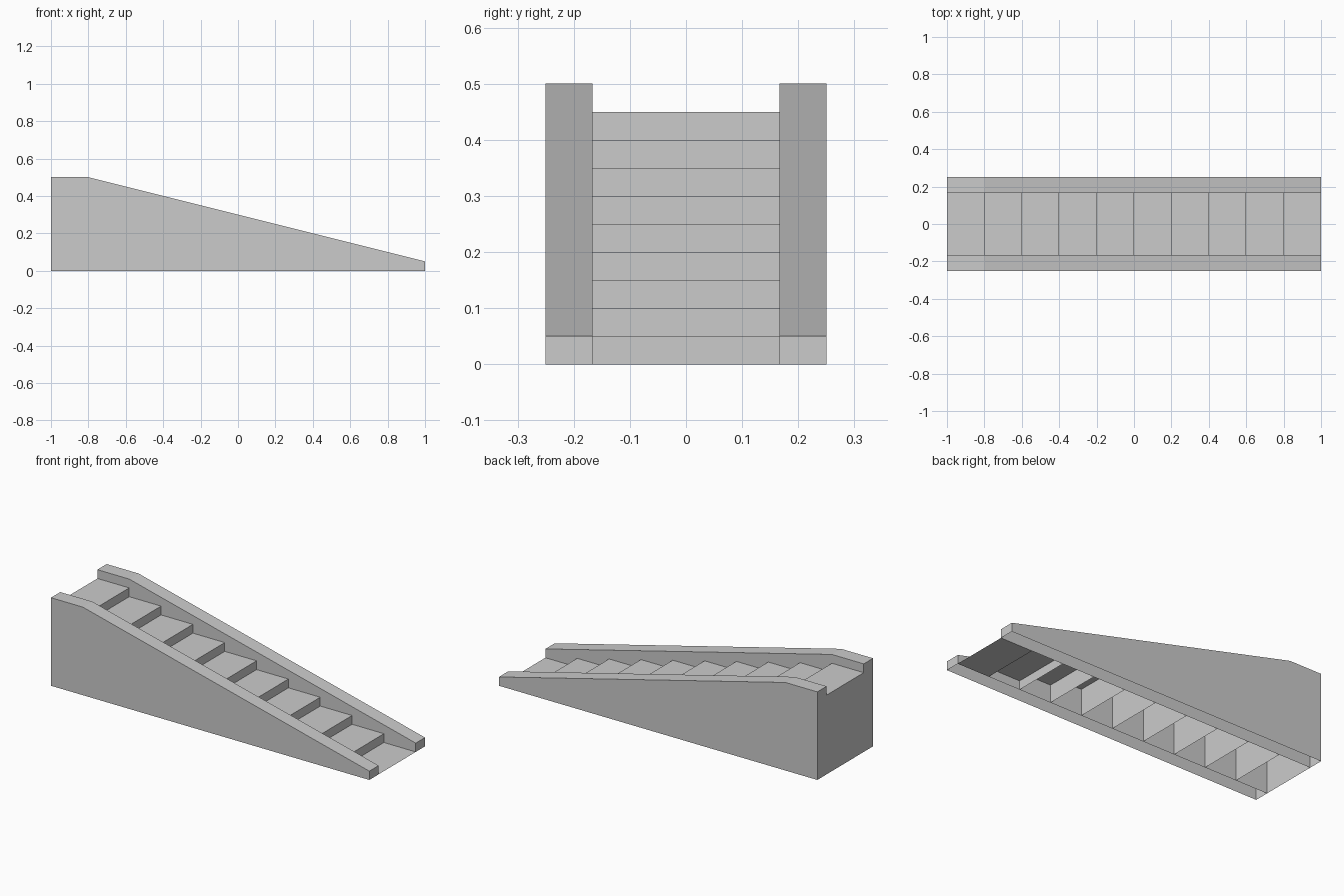
import bpy, bmesh

if "Cube" in bpy.data.objects:
    bpy.data.objects.remove(bpy.data.objects["Cube"])

STEPS, RUN, RISE = 10, 0.2, 0.05
INNER, OUTER = 1 / 6, 0.25


def finish(name, bm):
    bmesh.ops.remove_doubles(bm, verts=bm.verts, dist=1e-5)
    mesh = bpy.data.meshes.new(name)
    bm.to_mesh(mesh)
    bm.free()
    obj = bpy.data.objects.new(name, mesh)
    bpy.context.collection.objects.link(obj)
    return obj


def quad(bm, *pts):
    return bm.faces.new([bm.verts.new(p) for p in pts])


# Side wall: hollow profile with an open bottom
def side_wall(name, side):
    profile = [(-1, 0), (1, 0), (1, 0.05), (-0.8, 0.5), (-1, 0.5)]
    bm = bmesh.new()
    face = bm.faces.new([bm.verts.new((x, side * INNER, z)) for x, z in profile])
    ext = bmesh.ops.extrude_face_region(bm, geom=[face], use_keep_orig=True)
    verts = [g for g in ext["geom"] if isinstance(g, bmesh.types.BMVert)]
    bmesh.ops.translate(bm, verts=verts, vec=(0, side * (OUTER - INNER), 0))
    bmesh.ops.recalc_face_normals(bm, faces=bm.faces)
    bottom = [f for f in bm.faces if all(abs(v.co.z) < 1e-6 for v in f.verts)]
    bmesh.ops.delete(bm, geom=bottom, context='FACES_ONLY')
    return finish(name, bm)


side_wall("front_side_wall", -1)
side_wall("back_side_wall", 1)

# Steps: treads with full-height risers, open underneath
for i in range(STEPS):
    bm = bmesh.new()
    x0, x1 = -1 + i * RUN, -1 + (i + 1) * RUN
    h = (STEPS - 1 - i) * RISE
    quad(bm, (x0, -INNER, h), (x1, -INNER, h), (x1, INNER, h), (x0, INNER, h))
    if h > 1e-6:
        quad(bm, (x1, -INNER, 0), (x1, INNER, 0), (x1, INNER, h), (x1, -INNER, h))
    # Back panel closes the tall end
    if i == 0:
        quad(bm, (x0, INNER, 0), (x0, -INNER, 0), (x0, -INNER, h), (x0, INNER, h))
    finish(f"step_{i + 1}", bm)
